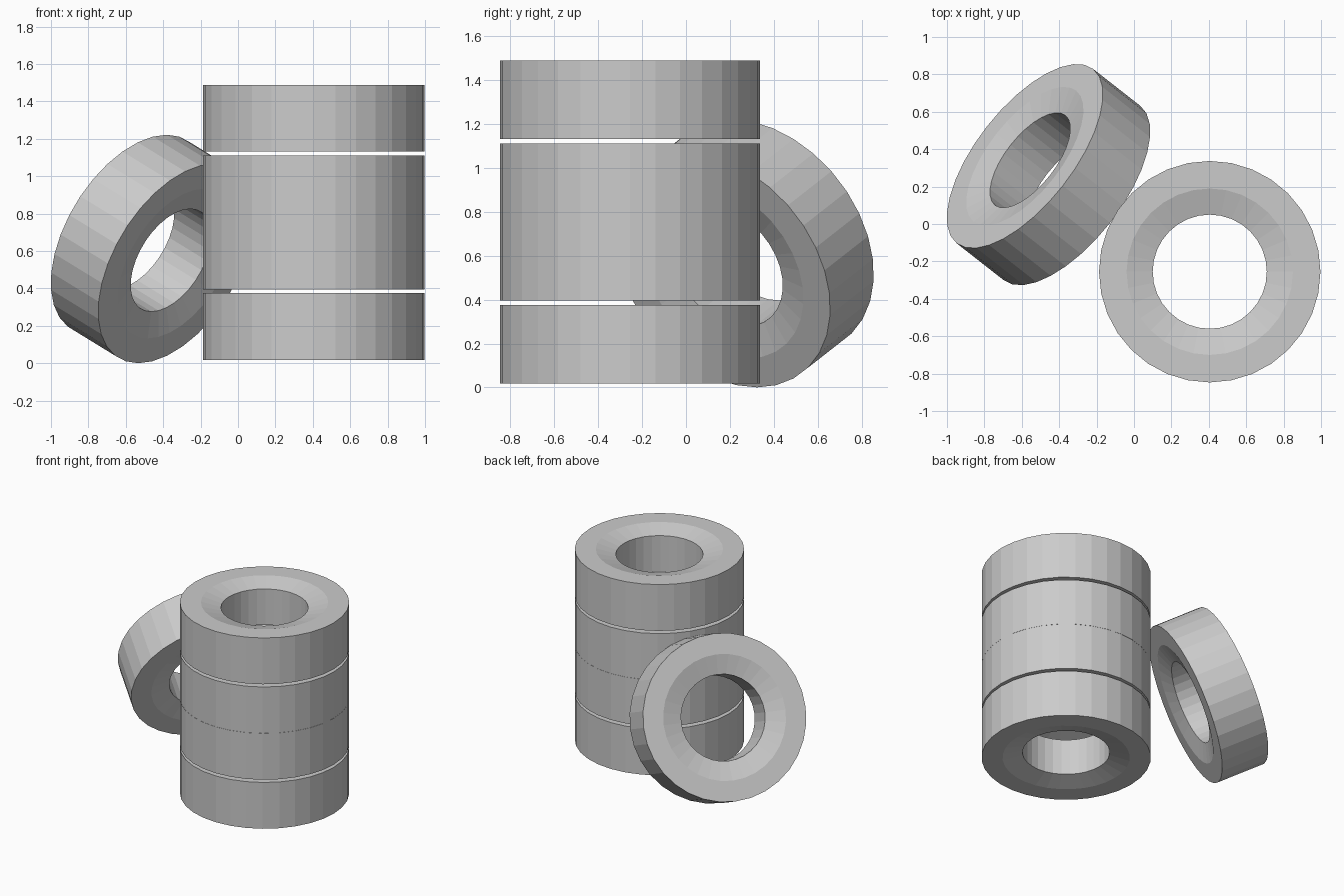
import bpy, bmesh, math
from mathutils import Vector

cube = bpy.data.objects.get("Cube")
if cube:
    bpy.data.objects.remove(cube, do_unlink=True)

SIDES = 32
RADIUS, HOLE, DISH = 0.592, 0.305, 0.445
HALF, DEPTH = 0.1785, 0.04

grey = bpy.data.materials.new("light grey")
grey.use_nodes = True
colour = (0.6, 0.6, 0.6, 1)
grey.diffuse_color = colour
grey.node_tree.nodes["Principled BSDF"].inputs["Base Color"].default_value = colour


def ring(name, centre, axis=(0, 0, 1)):
    """Thick ring with a shallow dish around the hole on both faces."""
    profile = [(RADIUS, -HALF), (RADIUS, HALF), (DISH, HALF),
               (HOLE, HALF - DEPTH), (HOLE, DEPTH - HALF), (DISH, -HALF)]
    bm = bmesh.new()
    loops = []
    for i in range(SIDES):
        a = math.tau * i / SIDES
        loops.append([bm.verts.new((r * math.cos(a), r * math.sin(a), z))
                      for r, z in profile])
    n = len(profile)
    for i in range(SIDES):
        p, q = loops[i], loops[(i + 1) % SIDES]
        for j in range(n):
            k = (j + 1) % n
            bm.faces.new((p[j], q[j], q[k], p[k]))
    bmesh.ops.recalc_face_normals(bm, faces=bm.faces)
    mesh = bpy.data.meshes.new(name)
    bm.to_mesh(mesh)
    bm.free()
    mesh.materials.append(grey)
    obj = bpy.data.objects.new(name, mesh)
    obj.location = centre
    obj.rotation_euler = Vector(axis).to_track_quat('Z', 'Y').to_euler()
    bpy.context.collection.objects.link(obj)


# Upright stack of four rings
for i, z in enumerate((0.196, 0.574, 0.932, 1.310)):
    ring(f"stacked_ring_{i + 1}", (0.405, -0.255, z))

# Ring leaning against the stack
ring("leaning_ring", (-0.457, 0.264, 0.611), (-0.709, 0.555, 0.435))
